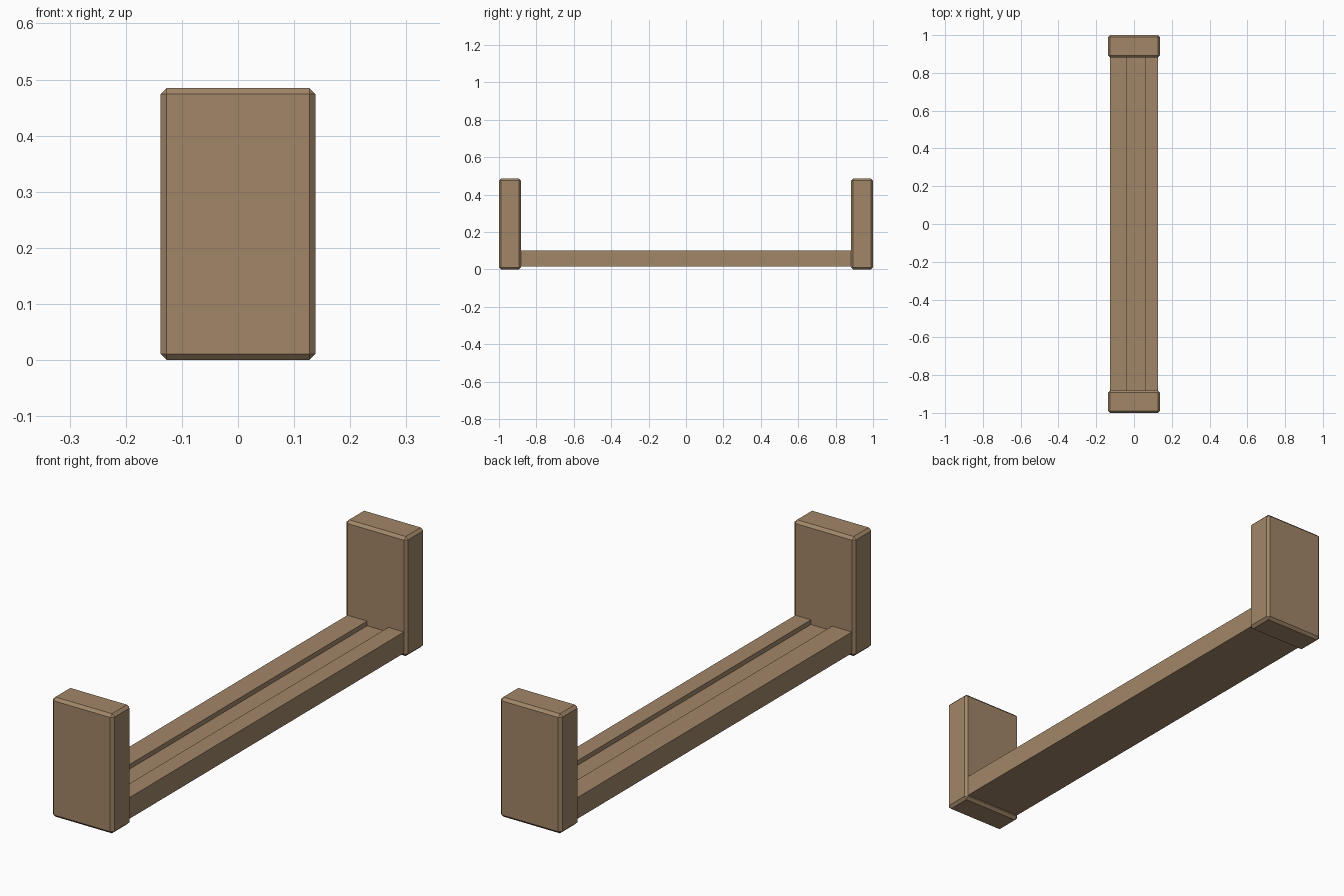
import bpy, bmesh

if "Cube" in bpy.data.objects:
    bpy.data.objects.remove(bpy.data.objects["Cube"])

wood = bpy.data.materials.new("wood")
wood.diffuse_color = (0.36, 0.24, 0.14, 1)
wood.use_nodes = True
wood.node_tree.nodes["Principled BSDF"].inputs["Base Color"].default_value = wood.diffuse_color


def make_object(name, bm):
    bmesh.ops.recalc_face_normals(bm, faces=bm.faces)
    mesh = bpy.data.meshes.new(name)
    bm.to_mesh(mesh)
    bm.free()
    mesh.materials.append(wood)
    obj = bpy.data.objects.new(name, mesh)
    bpy.context.collection.objects.link(obj)
    return obj


# Upright end blocks with chamfered edges
def end_block(name, y):
    bm = bmesh.new()
    bmesh.ops.create_cube(bm, size=1)
    bmesh.ops.scale(bm, vec=(0.276, 0.118, 0.485), verts=bm.verts)
    bmesh.ops.translate(bm, vec=(0, y, 0.2425), verts=bm.verts)
    bmesh.ops.bevel(bm, geom=bm.edges[:], offset=0.011, segments=1,
                    affect='EDGES', offset_type='OFFSET')
    return make_object(name, bm)


end_block("front_block", -0.941)
end_block("back_block", 0.941)

# Long rail: channel profile extruded along y
profile = [(-0.127, 0.016), (0.127, 0.016), (0.127, 0.102), (0.057, 0.102),
           (0.057, 0.083), (-0.038, 0.083), (-0.038, 0.102), (-0.127, 0.102)]
bm = bmesh.new()
face = bm.faces.new([bm.verts.new((x, -0.9, z)) for x, z in profile])
ext = bmesh.ops.extrude_face_region(bm, geom=[face], use_keep_orig=True)
moved = [v for v in ext["geom"] if isinstance(v, bmesh.types.BMVert)]
bmesh.ops.translate(bm, vec=(0, 1.8, 0), verts=moved)
make_object("grooved_rail", bm)
